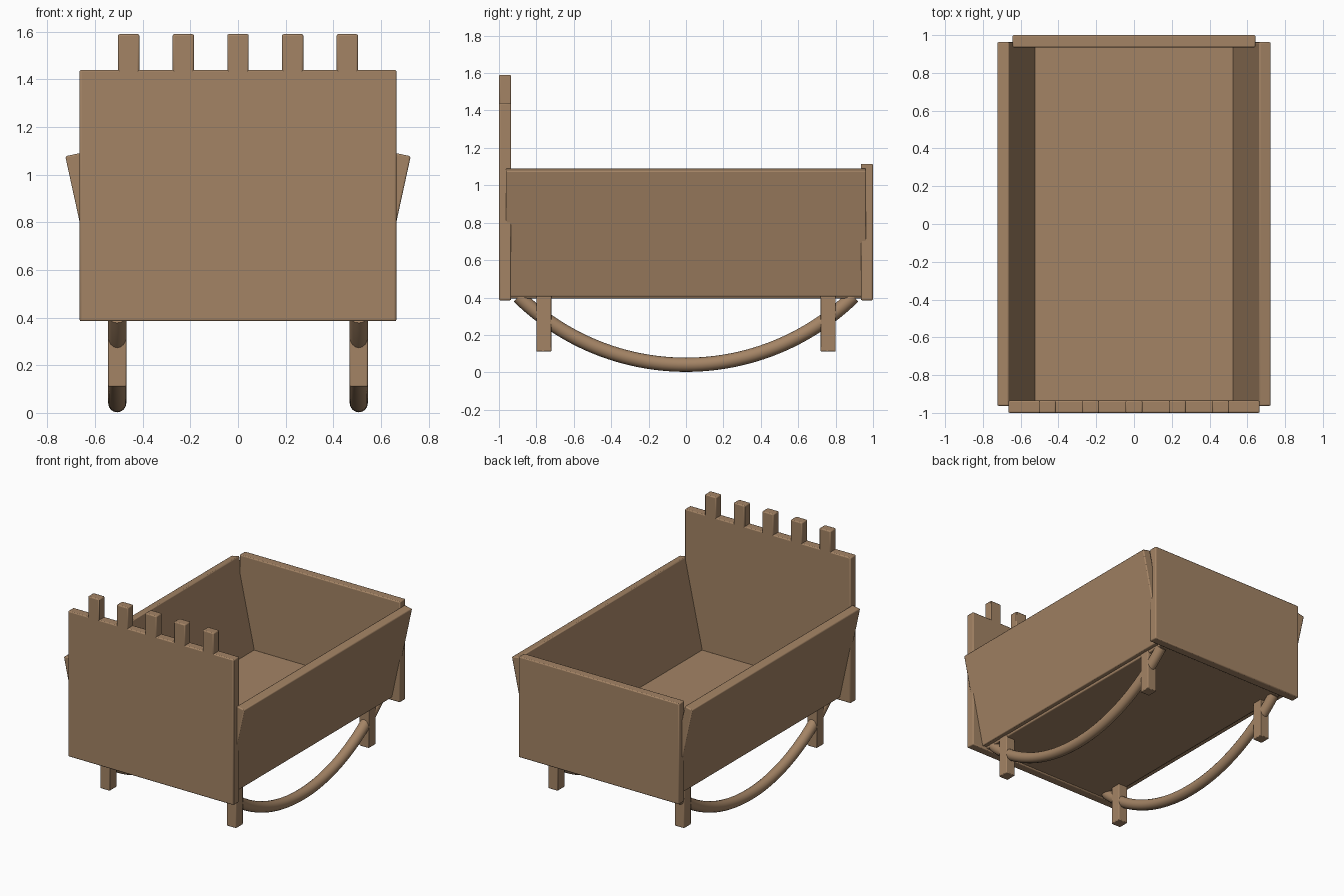
import bpy, math

if "Cube" in bpy.data.objects:
    bpy.data.objects.remove(bpy.data.objects["Cube"])

wood = bpy.data.materials.new("brown wood")
wood.diffuse_color = (0.37, 0.23, 0.13, 1)
wood.use_nodes = True
wood.node_tree.nodes["Principled BSDF"].inputs["Base Color"].default_value = wood.diffuse_color


def finish(ob, name):
    ob.name = name
    ob.data.materials.append(wood)
    return ob


def board(name, x, y, z, tilt=0.0, bevel=0.007):
    """Box from (min, max) ranges, tilted about y, with eased edges."""
    lo, hi = zip(x, y, z)
    bpy.ops.mesh.primitive_cube_add(size=1, location=[(a + b) / 2 for a, b in zip(lo, hi)])
    ob = finish(bpy.context.object, name)
    ob.scale = [b - a for a, b in zip(lo, hi)]
    bpy.ops.object.transform_apply(location=False, rotation=False, scale=True)
    ob.rotation_euler.y = tilt
    mod = ob.modifiers.new("eased edges", 'BEVEL')
    mod.width = bevel
    mod.segments = 2
    bpy.ops.object.shade_smooth_by_angle(angle=math.radians(35))
    return ob


# Headboard with a row of pegs, and lower footboard
board("headboard", (-0.665, 0.665), (-1.0, -0.935), (0.385, 1.44))
for i in range(5):
    cx = (i - 2) * 0.2295
    board(f"headboard_peg_{i + 1}", (cx - 0.045, cx + 0.045), (-1.0, -0.935), (1.42, 1.59))
board("footboard", (-0.643, 0.643), (0.935, 1.0), (0.385, 1.115))

# Floor
board("floor", (-0.54, 0.54), (-0.94, 0.94), (0.395, 0.455))

# Outward leaning sides, rockers and legs, mirrored left and right
for s, side in ((-1, "left"), (1, "right")):
    cx = s * 0.6205
    board(f"{side}_side", (cx - 0.0318, cx + 0.0318), (-0.963, 0.963),
          (0.747 - 0.345, 0.747 + 0.345), tilt=s * math.radians(12.3))

    lx = s * 0.507
    for y, end in ((-0.76, "front"), (0.76, "back")):
        board(f"{side}_{end}_leg", (lx - 0.038, lx + 0.038), (y - 0.04, y + 0.04),
              (0.11, 0.42), bevel=0.005)

    # Curved rocker: round rod along a circular arc
    curve = bpy.data.curves.new(f"{side}_rocker", 'CURVE')
    curve.dimensions = '3D'
    curve.bevel_depth = 0.038
    curve.bevel_resolution = 6
    curve.use_fill_caps = True
    radius, steps, span = 1.28, 48, math.asin(0.895 / 1.28)
    path = curve.splines.new('POLY')
    path.points.add(steps)
    for i, p in enumerate(path.points):
        a = span * (2 * i / steps - 1)
        p.co = (lx, radius * math.sin(a), 0.0405 + radius * (1 - math.cos(a)), 1)
    path.use_smooth = True
    ob = bpy.data.objects.new(f"{side}_rocker", curve)
    bpy.context.collection.objects.link(ob)
    finish(ob, f"{side}_rocker")
